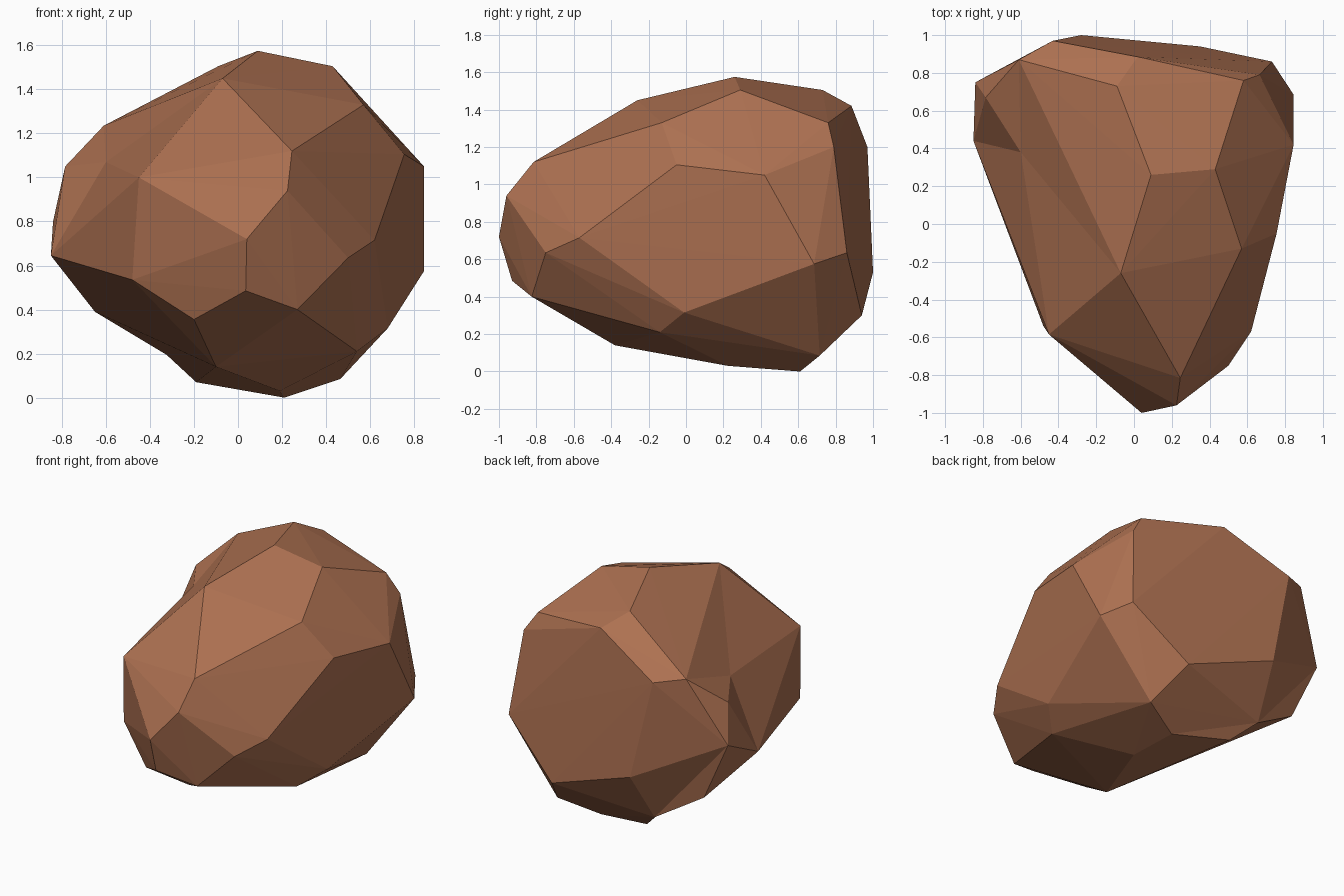
import bpy, bmesh
from mathutils import Vector

# Corners of the chipped boulder, grouped by level
crown = [(.09, .26, 1.575), (.43, .29, 1.505), (-.07, -.26, 1.45), (-.09, .73, 1.505),
         (.57, -.13, 1.33), (.58, .76, 1.33), (.02, .885, 1.42), (-.61, .87, 1.235),
         (-.43, .97, 1.2), (.665, .79, 1.2), (.245, -.815, 1.12)]
middle = [(.225, -.96, .94), (.04, -1.0, .72), (-.45, -.585, 1.0), (-.48, -.54, .535),
          (.5, -.75, .635), (.62, -.57, .715), (.755, -.05, 1.105), (.845, .42, 1.05),
          (.845, .685, .575), (.73, .86, .635), (-.785, .67, 1.05), (-.84, .75, .8),
          (-.85, .44, .645), (-.28, 1.0, .53)]
base = [(.35, .94, .3), (.035, -.93, .485), (.27, -.825, .4), (-.2, -.7, .355),
        (.68, -.01, .315), (.54, -.14, .21), (.465, .715, .085), (.21, .61, 0),
        (.19, .225, .03), (-.19, .69, .07), (-.65, .735, .39), (-.1, -.38, .14)]

# Dented corners: pushed out for the hull, then pulled back to their true place
dents = [((-.6, .38, 1.07), (-.08, 0, .08)),
         ((-.325, .8, .195), (-.05, .04, -.065))]

bm = bmesh.new()
for p in crown + middle + base:
    bm.verts.new(p)
pulled = [(bm.verts.new(Vector(p) + Vector(push)), p) for p, push in dents]
res = bmesh.ops.convex_hull(bm, input=bm.verts[:])
loose = [v for v in bm.verts if not v.link_faces]
for v, p in pulled:
    if v.is_valid and v.link_faces:
        v.co = p
bmesh.ops.delete(bm, geom=loose, context='VERTS')
bmesh.ops.recalc_face_normals(bm, faces=bm.faces[:])

mesh = bpy.data.meshes.new("boulder")
bm.to_mesh(mesh)
bm.free()

# One flat reddish brown stone colour
stone = bpy.data.materials.new("reddish_brown_stone")
stone.diffuse_color = (.42, .165, .083, 1)
mesh.materials.append(stone)

boulder = bpy.data.objects.new("boulder", mesh)
bpy.context.collection.objects.link(boulder)
